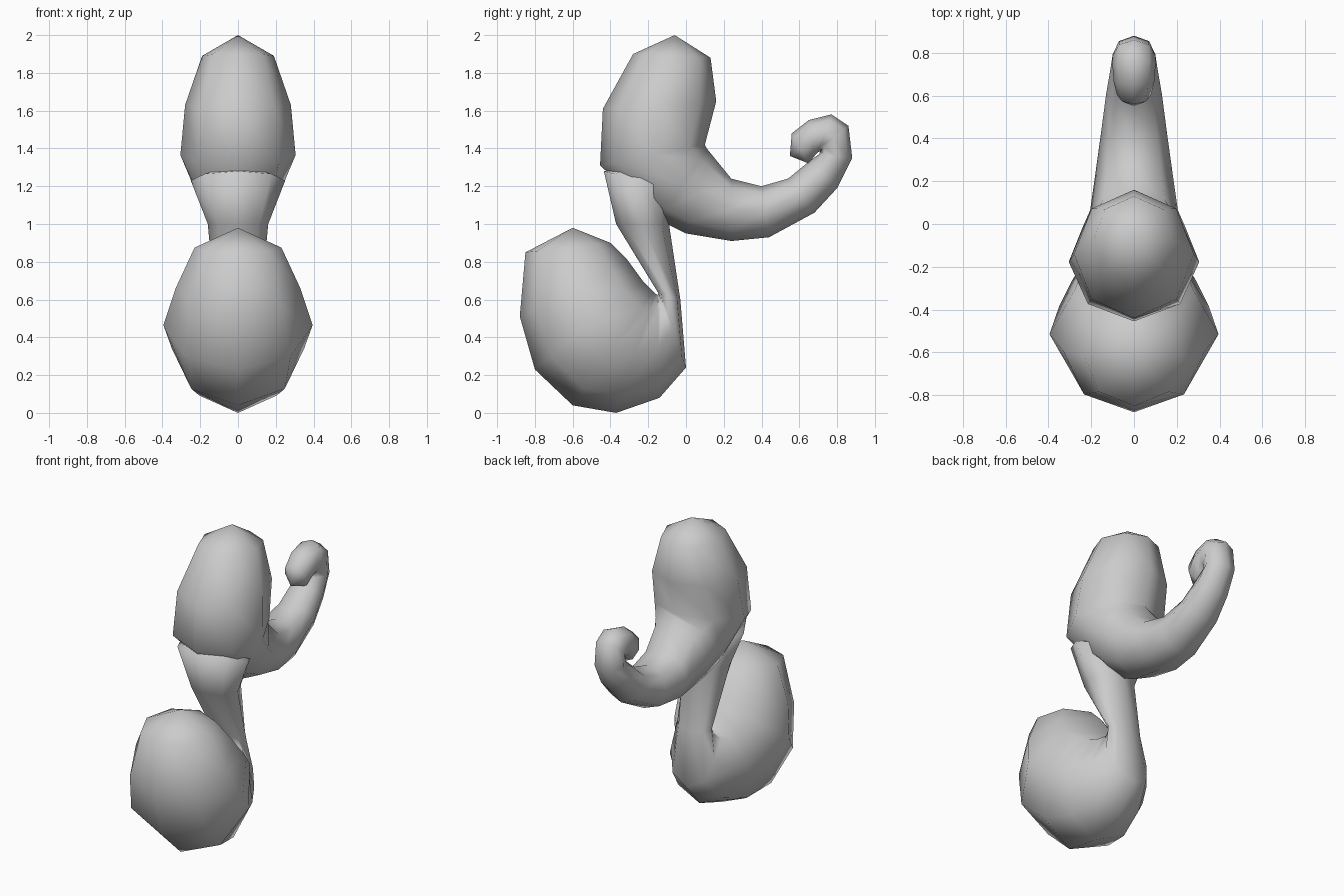
import bpy, bmesh, math
from mathutils import Vector

SIDES = 8


def loft(name, start, stations, end):
    """Tube of rings; each ring spans two side-view points (y, z) with half width w."""
    bm = bmesh.new()
    rings = []
    for (ay, az), (by, bz), w in stations:
        a, b = Vector((0, ay, az)), Vector((0, by, bz))
        mid, half = (a + b) / 2, (a - b) / 2
        ring = []
        for i in range(SIDES):
            t = 2 * math.pi * i / SIDES
            ring.append(bm.verts.new(mid + half * math.cos(t) + Vector((w * math.sin(t), 0, 0))))
        rings.append(ring)
    for r0, r1 in zip(rings, rings[1:]):
        for i in range(SIDES):
            j = (i + 1) % SIDES
            bm.faces.new((r0[i], r0[j], r1[j], r1[i]))
    for pole, ring in ((start, rings[0]), (end, rings[-1])):
        p = bm.verts.new((0, pole[0], pole[1]))
        for i in range(SIDES):
            bm.faces.new((ring[i], ring[(i + 1) % SIDES], p))
    bmesh.ops.recalc_face_normals(bm, faces=bm.faces)
    for f in bm.faces:
        f.smooth = True
    me = bpy.data.meshes.new(name)
    bm.to_mesh(me)
    bm.free()
    ob = bpy.data.objects.new(name, me)
    bpy.context.collection.objects.link(ob)
    return ob


# Bulb at the bottom, folding up into the thin stem that ends inside the upper body
bulb = loft("bulb_and_stem", (-0.60, 0.98), [
    ((-0.85, 0.85), (-0.40, 0.90), 0.23),
    ((-0.88, 0.51), (-0.31, 0.81), 0.33),
    ((-0.80, 0.23), (-0.23, 0.70), 0.395),
    ((-0.60, 0.04), (-0.17, 0.64), 0.35),
    ((-0.37, 0.00), (-0.16, 0.63), 0.29),
    ((-0.14, 0.08), (-0.15, 0.625), 0.22),
    ((0.00, 0.24), (-0.145, 0.63), 0.16),
    ((-0.03, 0.60), (-0.15, 0.64), 0.125),
    ((-0.09, 1.00), (-0.37, 1.00), 0.16),
    ((-0.06, 1.18), (-0.435, 1.28), 0.25),
], (-0.20, 1.32))

# Upper body bending backward into the tail, which curls inward at the tip
body = loft("upper_body_and_tail", (-0.06, 2.00), [
    ((-0.28, 1.90), (0.13, 1.88), 0.19),
    ((-0.44, 1.61), (0.16, 1.65), 0.28),
    ((-0.455, 1.31), (0.10, 1.42), 0.305),
    ((-0.14, 1.02), (0.11, 1.40), 0.24),
    ((0.00, 0.95), (0.13, 1.375), 0.205),
    ((0.24, 0.91), (0.24, 1.24), 0.18),
    ((0.44, 0.93), (0.40, 1.20), 0.155),
    ((0.68, 1.06), (0.54, 1.24), 0.13),
    ((0.80, 1.19), (0.65, 1.33), 0.11),
    ((0.88, 1.35), (0.705, 1.37), 0.10),
    ((0.86, 1.52), (0.71, 1.385), 0.10),
    ((0.77, 1.58), (0.70, 1.38), 0.10),
    ((0.65, 1.55), (0.68, 1.36), 0.095),
    ((0.56, 1.48), (0.65, 1.32), 0.08),
], (0.55, 1.36))
